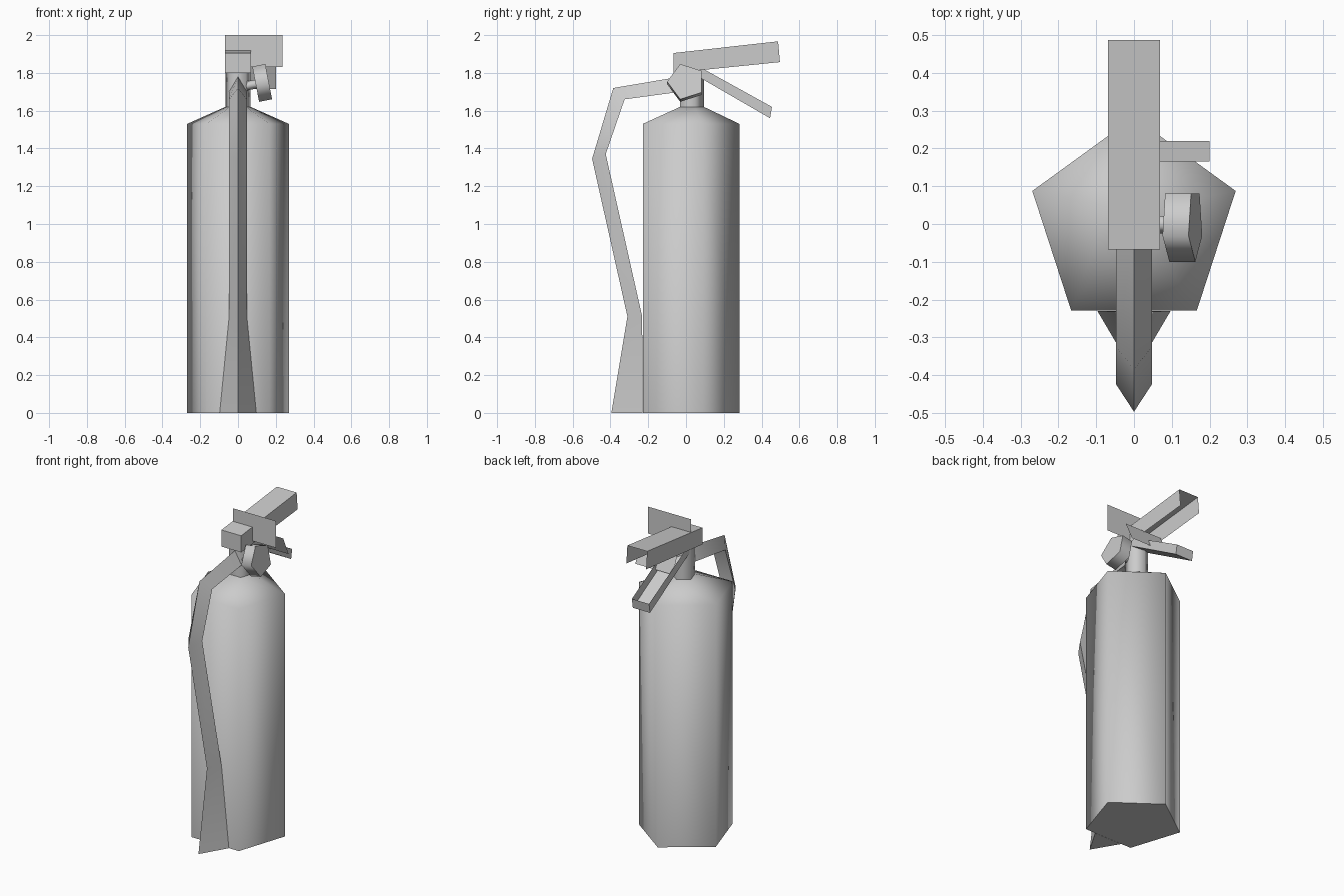
import bpy, bmesh
from math import sin, cos, pi, radians
from mathutils import Matrix

if "Cube" in bpy.data.objects:
    bpy.data.objects.remove(bpy.data.objects["Cube"])


def finish(name, bm, smooth=None):
    bmesh.ops.recalc_face_normals(bm, faces=bm.faces)
    mesh = bpy.data.meshes.new(name)
    bm.to_mesh(mesh)
    bm.free()
    obj = bpy.data.objects.new(name, mesh)
    bpy.context.collection.objects.link(obj)
    if smooth:
        bpy.ops.object.select_all(action='DESELECT')
        obj.select_set(True)
        bpy.context.view_layer.objects.active = obj
        bpy.ops.object.shade_smooth_by_angle(angle=radians(smooth))
    return obj


def loft(name, rings, smooth=None, caps=(True, True)):
    """Skin a sequence of equal-sized closed rings of points."""
    bm = bmesh.new()
    loops = [[bm.verts.new(p) for p in ring] for ring in rings]
    for a, b in zip(loops, loops[1:]):
        for i in range(len(a)):
            j = (i + 1) % len(a)
            bm.faces.new((a[i], a[j], b[j], b[i]))
    for loop, cap in zip((loops[0], loops[-1]), caps):
        if cap:
            bm.faces.new(loop)
    return finish(name, bm, smooth)


def pentagon(r, y, z):
    return [(r * sin(i * 2 * pi / 5), y + r * cos(i * 2 * pi / 5), z) for i in range(5)]


def channel(name, half, outline, open_edges):
    """Thin-walled box from a side outline (y, z), leaving some edges open."""
    bm = bmesh.new()
    left, right = [[bm.verts.new((s * half, y, z)) for y, z in outline] for s in (-1, 1)]
    bm.faces.new(left)
    bm.faces.new(right)
    for i in range(len(outline)):
        if i not in open_edges:
            j = (i + 1) % len(outline)
            bm.faces.new((left[i], left[j], right[j], right[i]))
    return finish(name, bm)


def sheet(name, x0, x1, bottom, top):
    bm = bmesh.new()
    pts = [(x0, *bottom), (x1, *bottom), (x1, *top), (x0, *top)]
    bm.faces.new([bm.verts.new(p) for p in pts])
    return finish(name, bm)


# Five-sided tank with sloped shoulder, and the neck above it
loft("tank", [pentagon(0.283, 0, 0), pentagon(0.283, 0, 1.53), pentagon(0.07, 0.025, 1.62)], 75)
loft("neck", [pentagon(0.07, 0.025, 1.61), pentagon(0.07, 0.025, 1.84)], 75)

# Triangular hose flaring into a nozzle: outer ridge (y, z), inner (y, z), half width
hose_path = [((-0.03, 1.78), (-0.03, 1.70), 0.047),
             ((-0.385, 1.72), (-0.325, 1.66), 0.047),
             ((-0.497, 1.345), (-0.425, 1.37), 0.047),
             ((-0.31, 0.51), (-0.232, 0.51), 0.047),
             ((-0.395, 0), (-0.23, 0), 0.097)]
loft("hose", [[(0, *o), (-w, *i), (w, *i)] for o, i, w in hose_path], 50)

# Pressure gauge, tilted slightly upward, with a short stem
for name, r, depth, x in (("gauge", 0.1, 0.07, 0.0), ("gauge_stem", 0.025, 0.09, -0.065)):
    bm = bmesh.new()
    place = (Matrix.Translation((0.128, 0, 1.747)) @ Matrix.Rotation(radians(-11), 4, 'Y')
             @ Matrix.Translation((x, 0, 0)) @ Matrix.Rotation(radians(90), 4, 'Y')
             @ Matrix.Rotation(radians(90), 4, 'Z'))
    bmesh.ops.create_cone(bm, cap_ends=True, segments=5, radius1=r, radius2=r,
                          depth=depth, matrix=place)
    # put one pentagon corner towards the back
    target = max(v.co.y for v in bm.verts)
    if target < r - 0.001:
        turn = Matrix.Rotation(radians(18), 4, 'Z')
        bm.transform(place @ turn @ place.inverted())
    finish(name, bm, 75)

# Squeeze lever opens downward, carry handle opens upward
channel("squeeze_lever", 0.069,
        [(-0.067, 1.905), (0.487, 1.967), (0.497, 1.857), (-0.067, 1.80)], (1, 2))
channel("carry_handle", 0.06,
        [(0.03, 1.855), (0.455, 1.62), (0.445, 1.56), (0.03, 1.80)], (0,))

# Flat safety pin sheet and pull tab
sheet("safety_pin", -0.068, 0.235, (0.045, 1.83), (0.045, 2.0))
sheet("pull_tab", -0.06, 0.2, (0.22, 1.715), (0.165, 1.835))
